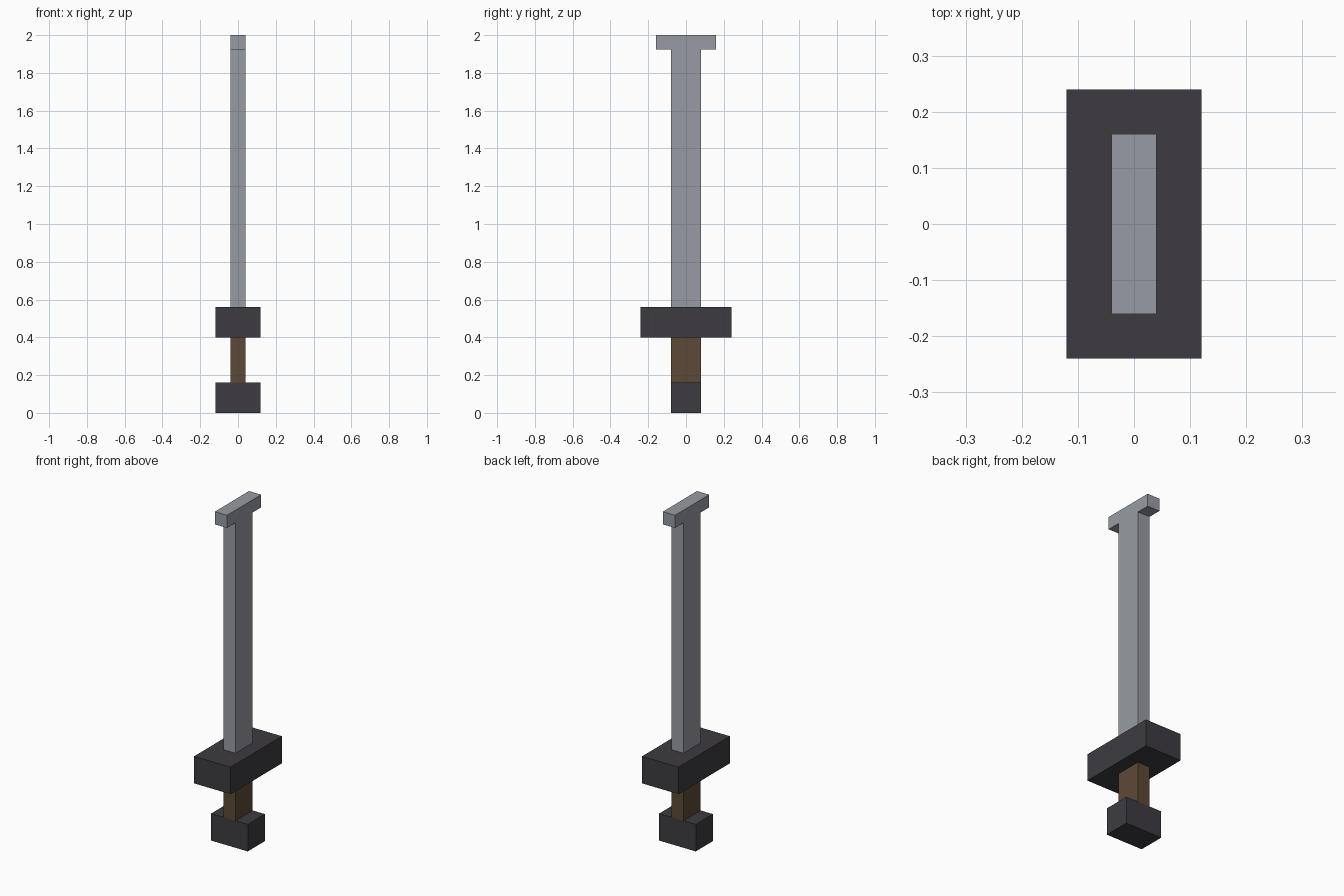
import bpy
import bmesh

cube = bpy.data.objects.get("Cube")
if cube:
    bpy.data.objects.remove(cube, do_unlink=True)


def make_material(name, rgb):
    mat = bpy.data.materials.new(name)
    mat.use_nodes = True
    color = (*rgb, 1)
    mat.diffuse_color = color
    mat.node_tree.nodes["Principled BSDF"].inputs["Base Color"].default_value = color
    return mat


steel = make_material("steel grey", (0.31, 0.33, 0.36))
iron = make_material("dark iron", (0.047, 0.044, 0.053))
wood = make_material("brown grip", (0.108, 0.068, 0.038))


def extrude_profile(name, half_profile, width, mat):
    """Mirror a (y, z) half outline across y = 0 and extrude it along x."""
    outline = half_profile + [(-y, z) for y, z in reversed(half_profile)]
    bm = bmesh.new()
    face = bm.faces.new([bm.verts.new((-width / 2, y, z)) for y, z in outline])
    result = bmesh.ops.extrude_face_region(bm, geom=[face])
    moved = [v for v in result["geom"] if isinstance(v, bmesh.types.BMVert)]
    bmesh.ops.translate(bm, verts=moved, vec=(width, 0, 0))
    bmesh.ops.recalc_face_normals(bm, faces=bm.faces)
    mesh = bpy.data.meshes.new(name)
    bm.to_mesh(mesh)
    bm.free()
    mesh.materials.append(mat)
    obj = bpy.data.objects.new(name, mesh)
    bpy.context.collection.objects.link(obj)
    return obj


def block(name, width, depth, bottom, top, mat):
    return extrude_profile(name, [(depth / 2, bottom), (depth / 2, top)], width, mat)


# Hilt
block("pommel", 0.24, 0.16, 0, 0.16, iron)
block("grip", 0.08, 0.16, 0.16, 0.40, wood)
block("crossguard", 0.24, 0.48, 0.40, 0.56, iron)

# Blade with a flared T-shaped tip
extrude_profile("blade", [(0.08, 0.56), (0.08, 1.925), (0.16, 1.925), (0.16, 2.0)],
                0.08, steel)
